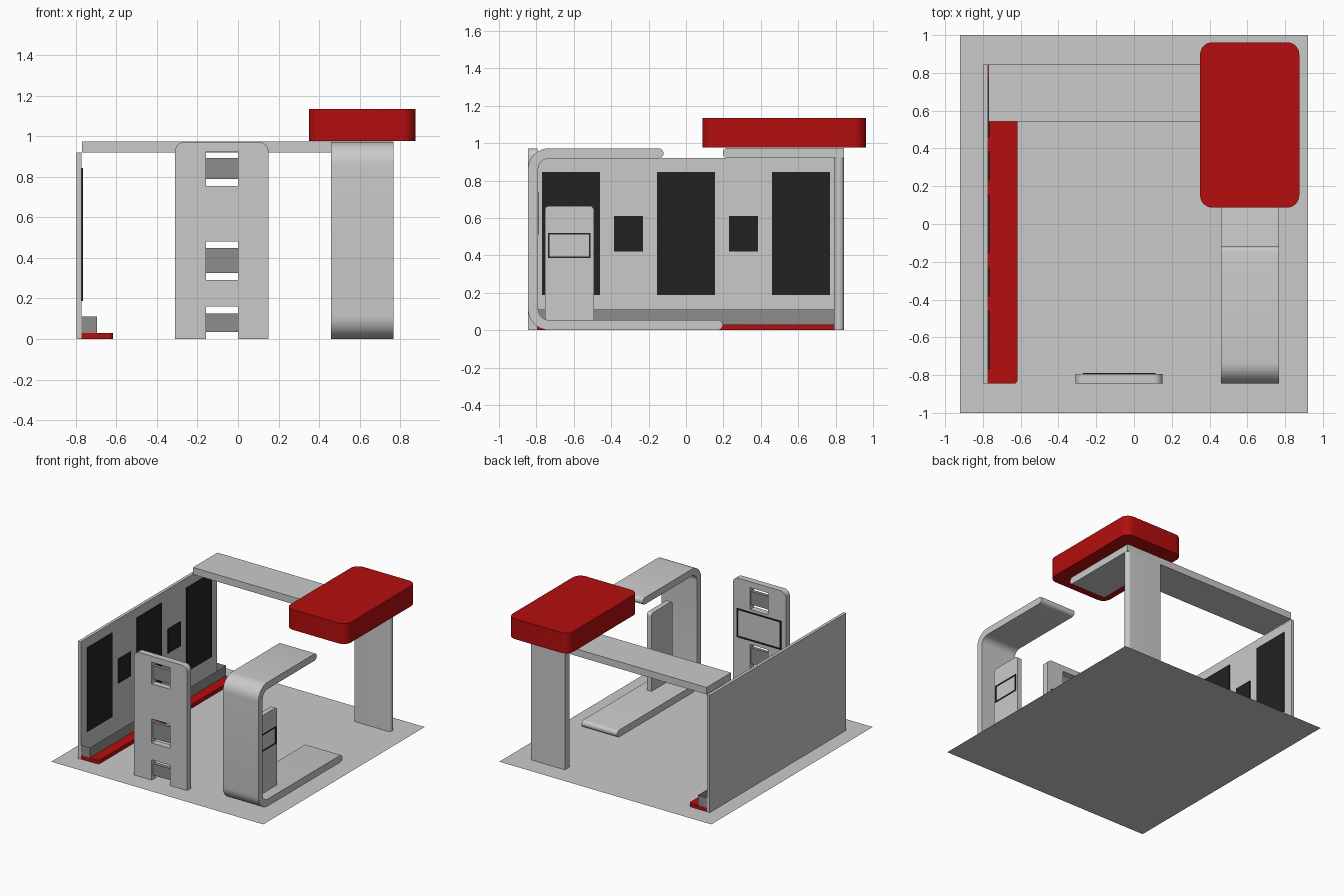
import bpy, bmesh
from math import pi, sin, cos, atan2
from mathutils import Vector

if "Cube" in bpy.data.objects:
    bpy.data.objects.remove(bpy.data.objects["Cube"])


def material(name, rgb):
    m = bpy.data.materials.new(name)
    m.diffuse_color = (*rgb, 1)
    m.use_nodes = True
    m.node_tree.nodes["Principled BSDF"].inputs["Base Color"].default_value = m.diffuse_color
    return m


GREY = material("light grey", (0.59, 0.59, 0.59))
DARK = material("mid grey", (0.27, 0.27, 0.27))
RED = material("red", (0.46, 0.004, 0.004))
BLACK = material("black", (0.016, 0.016, 0.016))


def finish(name, bm, mat, smooth=False):
    bmesh.ops.recalc_face_normals(bm, faces=bm.faces)
    me = bpy.data.meshes.new(name)
    bm.to_mesh(me)
    bm.free()
    me.materials.append(mat)
    ob = bpy.data.objects.new(name, me)
    bpy.context.collection.objects.link(ob)
    if smooth:
        bpy.ops.object.select_all(action='DESELECT')
        ob.select_set(True)
        bpy.context.view_layer.objects.active = ob
        bpy.ops.object.shade_smooth_by_angle(angle=0.6)
    return ob


def prism(name, pts, axis, lo, hi, mat, smooth=True):
    """Extrude a 2D outline along an axis (outline axes keep x, y, z order)."""
    bm = bmesh.new()

    def place(p, d):
        c = list(p)
        c.insert("xyz".index(axis), d)
        return bm.verts.new(c)
    a = [place(p, lo) for p in pts]
    b = [place(p, hi) for p in pts]
    bm.faces.new(a)
    bm.faces.new(b)
    n = len(pts)
    for i in range(n):
        j = (i + 1) % n
        bm.faces.new((a[i], a[j], b[j], b[i]))
    return finish(name, bm, mat, smooth)


def rounded(u0, u1, v0, v1, r, steps=8):
    """Rectangle outline; r holds radii for corners (u1v1, u0v1, u0v0, u1v0)."""
    pts = []
    for k, (u, v, su, sv) in enumerate([(u1, v1, -1, -1), (u0, v1, 1, -1),
                                        (u0, v0, 1, 1), (u1, v0, -1, 1)]):
        if r[k] == 0:
            pts.append((u, v))
            continue
        for i in range(steps + 1):
            t = k * pi / 2 + i * pi / 2 / steps
            pts.append((u + su * r[k] + r[k] * cos(t), v + sv * r[k] + r[k] * sin(t)))
    return pts


def box(name, x0, x1, y0, y1, z0, z1, mat):
    return prism(name, [(x0, y0), (x1, y0), (x1, y1), (x0, y1)], "z", z0, z1, mat, False)


def strip(path, hw, steps=8):
    """Outline of a band following a path, with half-round ends."""
    path = [Vector(p) for p in path]
    n = len(path)
    left, right = [], []
    for i, p in enumerate(path):
        t = (path[min(i + 1, n - 1)] - path[max(i - 1, 0)]).normalized()
        nrm = Vector((-t.y, t.x)) * hw
        left.append(p + nrm)
        right.append(p - nrm)

    def cap(c, start):
        a = atan2(start.y - c.y, start.x - c.x)
        return [c + hw * Vector((cos(a - pi * i / steps), sin(a - pi * i / steps)))
                for i in range(1, steps)]
    return left + cap(path[-1], left[-1]) + right[::-1] + cap(path[0], right[0])


def frame(name, axis, u0, u1, v0, v1, w, lo, hi):
    """Thin rectangular border."""
    bm = bmesh.new()
    rings = []
    for d in (lo, hi):
        for s in (0, w):
            ring = []
            for u, v in ((u0 + s, v0 + s), (u1 - s, v0 + s), (u1 - s, v1 - s), (u0 + s, v1 - s)):
                c = [u, v]
                c.insert("xyz".index(axis), d)
                ring.append(bm.verts.new(c))
            rings.append(ring)
    for a, b in ((0, 1), (2, 3), (0, 2), (1, 3)):
        for i in range(4):
            j = (i + 1) % 4
            bm.faces.new((rings[a][i], rings[a][j], rings[b][j], rings[b][i]))
    return finish(name, bm, BLACK)


# Floor sheet
bm = bmesh.new()
bm.faces.new([bm.verts.new(c) for c in
              ((-0.92, -1, 0), (0.92, -1, 0), (0.92, 1, 0), (-0.92, 1, 0))])
finish("floor", bm, GREY)

# Display wall with posters
box("wall", -0.797, -0.773, -0.845, 0.845, 0, 0.92, GREY)
for i, y in enumerate((-0.615, 0, 0.615)):
    box(f"large_poster_{i}", -0.773, -0.766, y - 0.155, y + 0.155, 0.187, 0.845, BLACK)
for i, y in enumerate((-0.308, 0.308)):
    box(f"small_poster_{i}", -0.773, -0.766, y - 0.077, y + 0.077, 0.42, 0.61, BLACK)

# Red step and the open-topped trough along the wall
prism("red_step", rounded(-0.773, -0.617, -0.845, 0.845, (0.02, 0, 0, 0.02)),
      "z", 0.001, 0.03, RED)
bm = bmesh.new()
corners = [(-0.772, -0.844), (-0.695, -0.844), (-0.695, 0.844), (-0.772, 0.844)]
low = [bm.verts.new((*c, 0.03)) for c in corners]
top = [bm.verts.new((*c, 0.11)) for c in corners]
for i in range(3):
    bm.faces.new((low[i], low[i + 1], top[i + 1], top[i]))
finish("trough", bm, DARK)

# Front standing panel with three slots
panel = prism("front_panel", rounded(-0.31, 0.15, 0, 0.972, (0.045, 0.045, 0, 0)),
              "y", -0.845, -0.795, GREY)
slots = [(0.755, 0.925, 0.79, 0.893), (0.292, 0.48, 0.325, 0.45), (-0.05, 0.16, 0.035, 0.125)]
for i, (z0, z1, p0, p1) in enumerate(slots):
    cutter = box(f"slot_cutter_{i}", -0.157, 0.0, -0.9, -0.7, z0, z1, GREY)
    cutter.hide_render = True
    cutter.display_type = 'WIRE'
    mod = panel.modifiers.new("slot", 'BOOLEAN')
    mod.operation, mod.solver, mod.object = 'DIFFERENCE', 'EXACT', cutter
    bpy.ops.object.select_all(action='DESELECT')
    panel.select_set(True)
    bpy.context.view_layer.objects.active = panel
    bpy.ops.object.modifier_apply(modifier=mod.name)
    bpy.data.objects.remove(cutter)
    box(f"slot_insert_{i}", -0.157, 0.0, -0.832, -0.805, p0, p1, DARK)
frame("panel_screen_border", "y", -0.27, 0.115, 0.51, 0.735, 0.01, -0.796, -0.789)

# Front C-shaped ribbon
R, yl, zb, zt = 0.085, -0.8175, 0.0275, 0.945
path = [(0.17, zb)]
path += [(yl + R - R * sin(i * pi / 20), zb + R - R * cos(i * pi / 20)) for i in range(11)]
path += [(yl + R - R * cos(i * pi / 20), zt - R + R * sin(i * pi / 20)) for i in range(11)]
path += [(-0.147, zt)]
prism("ribbon", strip(path, 0.027), "x", 0.46, 0.768, GREY)

# Upright screen stand on the ribbon
prism("screen_stand", rounded(-0.755, -0.492, 0.05, 0.665, (0.025, 0.025, 0, 0)),
      "x", 0.645, 0.685, GREY)
frame("stand_screen_border", "x", -0.737, -0.51, 0.385, 0.52, 0.008, 0.684, 0.69)

# Rear post, its top arm, the cross beam and the canopy
prism("rear_post", rounded(0.46, 0.768, 0.79, 0.845, (0.027, 0, 0, 0.027)),
      "z", 0, 0.92, GREY)
prism("top_arm", rounded(0.197, 0.845, 0.92, 0.975, (0, 0.027, 0.027, 0)),
      "x", 0.46, 0.768, GREY)
box("cross_beam", -0.77, 0.46, 0.542, 0.845, 0.92, 0.975, GREY)
prism("canopy", rounded(0.35, 0.875, 0.087, 0.962, (0.065,) * 4), "z", 0.976, 1.135, RED)
